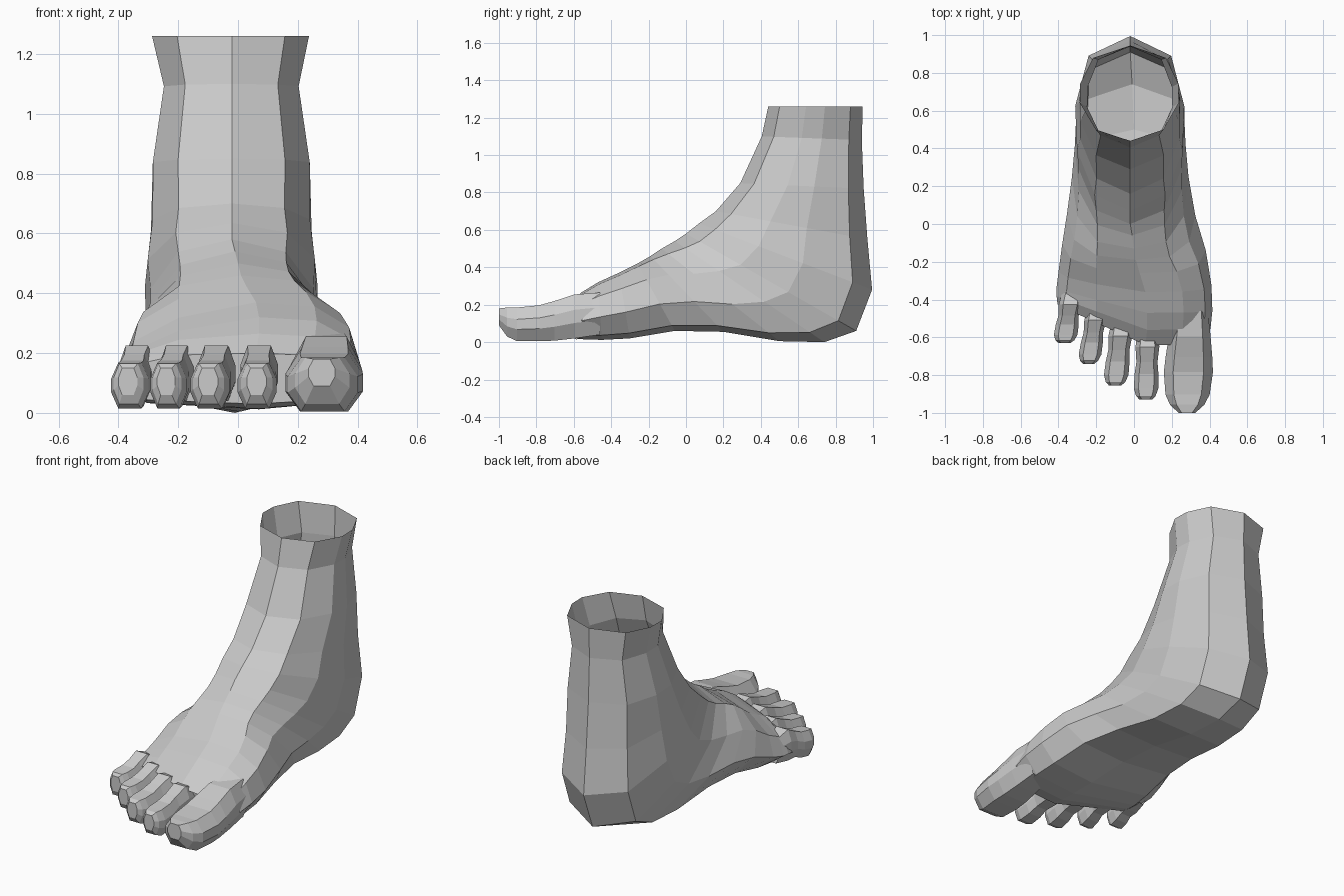
import bpy, bmesh


def loft(name, rings, cap_end=True):
    """Skin a list of equal-length point rings with quads."""
    bm = bmesh.new()
    vs = [[bm.verts.new(p) for p in r] for r in rings]
    n = len(vs[0])
    for a, b in zip(vs, vs[1:]):
        for i in range(n):
            j = (i + 1) % n
            bm.faces.new((a[i], a[j], b[j], b[i]))
    if cap_end:
        bm.faces.new(vs[-1])
    bmesh.ops.recalc_face_normals(bm, faces=bm.faces)
    me = bpy.data.meshes.new(name)
    bm.to_mesh(me)
    bm.free()
    ob = bpy.data.objects.new(name, me)
    bpy.context.collection.objects.link(ob)
    return ob


# Half cross-sections: (fraction from front/top to back/sole, fraction of half width)
ANKLE = [(0, 0), (.12, .68), (.40, .99), (.60, .98), (.87, .73), (1, 0)]
FOREFOOT = [(0, 0), (.04, .56), (.24, .89), (.60, 1), (.92, .78), (1, 0)]


def body_ring(fy, fz, by, bz, cx, xl, xr, blend, droop, skew):
    def point(i, edge):
        (t0, w0), (t1, w1) = ANKLE[i], FOREFOOT[i]
        t, w = t0 + (t1 - t0) * blend, w0 + (w1 - w0) * blend
        x = cx + (edge - cx) * w
        y, z = fy + (by - fy) * t, fz + (bz - fz) * t
        if edge < cx:                       # outer side is lower and set back
            y += skew * (cx - x)
            z = bz + (z - bz) * (1 - droop * w)
        return (x, y, z)
    return [point(i, xr) for i in range(6)] + [point(i, xl) for i in range(4, 0, -1)]


# Ankle, heel and instep: section planes fan from horizontal to vertical
stations = [
    (.44, 1.26, .945, 1.26, -.02, -.29, .24, 0, 0, 0),
    (.405, 1.10, .94, 1.08, -.02, -.25, .205, 0, 0, 0),
    (.29, .85, .95, .82, -.02, -.29, .245, .1, 0, 0),
    (.16, .70, .97, .55, -.02, -.295, .25, .25, 0, 0),
    (.07, .635, .995, .28, -.02, -.315, .27, .35, 0, 0),
    (.0, .58, .91, .06, -.02, -.31, .27, .5, 0, 0),
    (-.06, .54, .74, 0, -.01, -.315, .275, .65, .03, 0),
    (-.13, .50, .50, .005, 0, -.33, .29, .8, .05, 0),
    (-.19, .46, .20, .055, .01, -.355, .325, .95, .08, .03),
    (-.26, .42, -.06, .06, .03, -.38, .38, 1, .13, .08),
    (-.36, .37, -.30, .02, .06, -.40, .41, 1, .2, .15),
    (-.47, .32, -.45, .012, .07, -.41, .415, 1, .2, .25),
    (-.56, .265, -.55, .015, .07, -.41, .405, 1, .08, .36),
    (-.64, .20, -.63, .03, .06, -.405, .36, 1, 0, .45),
]
loft("foot_body", [body_ring(*s) for s in stations])

# Eight-sided toe section with flat top, sole and sides
TOE = [(1, .3), (.62, 1), (-.62, 1), (-1, .3), (-1, -.3), (-.62, -1), (.62, -1), (1, -.3)]


def toe(name, base, tip, width, rows):
    """Rows are (fraction along, width scale, bottom z, top z)."""
    rings = []
    for f, s, z0, z1 in rows:
        x = base[0] + (tip[0] - base[0]) * f
        y = base[1] + (tip[1] - base[1]) * f
        rings.append([(x + width / 2 * s * u, y, (z0 + z1) / 2 + (z1 - z0) / 2 * v)
                      for u, v in TOE])
    loft(name, rings)


# Big toe
toe("big_toe", (.30, -.46), (.28, -1.0), .26,
    [(0, .7, .04, .265), (.25, .85, .02, .255), (.45, .95, .008, .22), (.6, 1, .005, .197),
     (.82, .9, .005, .185), (.92, .7, .03, .185), (1, .34, .09, .18)])

# Four small toes
small_rows = [(0, .8, .05, .19), (.3, .97, .04, .225), (.5, .86, .04, .195),
              (.66, .97, .022, .175), (.85, 1, .015, .168), (.95, .8, .03, .165),
              (1, .5, .06, .15)]
for name, base, tip, width in [
        ("second_toe", (.075, -.53), (.062, -.93), .13),
        ("third_toe", (-.06, -.48), (-.10, -.855), .13),
        ("fourth_toe", (-.19, -.41), (-.24, -.74), .12),
        ("little_toe", (-.325, -.34), (-.368, -.63), .125)]:
    toe(name, base, tip, width, small_rows)
